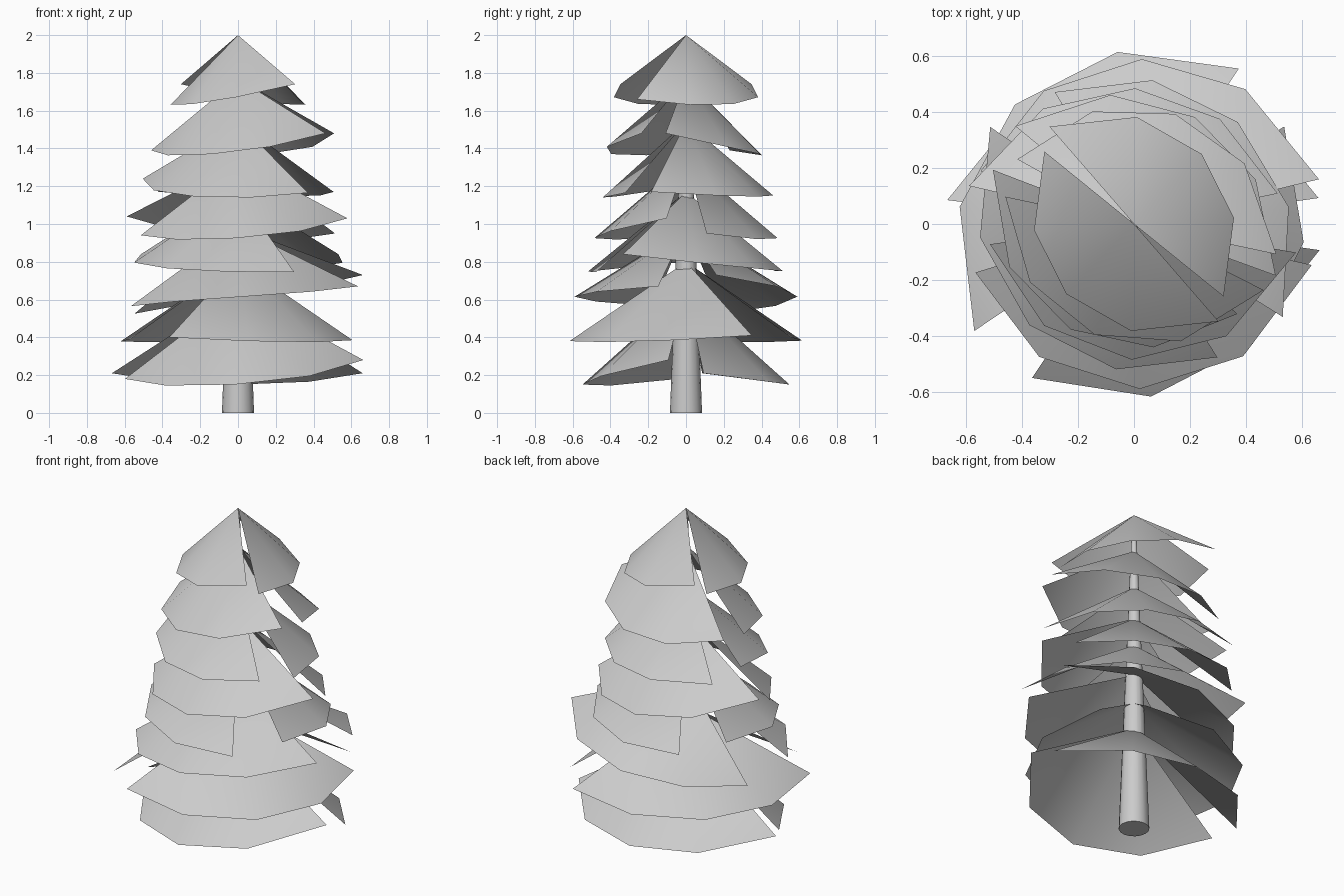
import bpy
import bmesh
from math import radians, cos, sin

# Tiers, top to bottom: apex height, middle-of-rim (radius, height), then the two
# branch fans (front, back), each given by its rim ends (azimuth, radius, height)
TIERS = [
    (2.00, (0.348, 1.635), ((141, .412, 1.66), (311, .461, 1.74)),
                           ((-39, .412, 1.66), (131, .461, 1.74))),
    (1.77, (0.420, 1.370), ((168, .470, 1.39), (333, .520, 1.48)),
                           ((-12, .520, 1.48), (151, .477, 1.39))),
    (1.54, (0.440, 1.145), ((159, .540, 1.24), (319, .490, 1.165)),
                           ((-20, .539, 1.17), (140.5, .550, 1.17))),
    (1.34, (0.485, 0.925), ((188, .520, 0.94), (350, .588, 1.03)),
                           ((12, .525, 0.95), (167, .605, 1.04))),
    (1.17, (0.520, 0.765), ((146, .620, 0.84), (302, .562, 0.745)),
                           ((-32, .627, 0.84), (121, .550, 0.75))),
    (0.98, (0.590, 0.615), ((197, .593, 0.565), (347, .652, 0.67)),
                           ((13.6, .680, 0.73), (161, .580, 0.525))),
    (0.80, (0.603, 0.375), ((236.5, .660, 0.40), (393, .640, 0.41)),
                           ((56, .670, 0.40), (213.8, .687, 0.39))),
    (0.64, (0.548, 0.150), ((184, .600, 0.18), (352, .670, 0.28)),
                           ((8, .666, 0.21), (172.7, .673, 0.21))),
]


def through(a, m, b, t):
    """Smooth curve through a (t=-1), m (t=0) and b (t=1)."""
    return m + (b - a) / 2 * t + ((a + b) / 2 - m) * t * t


def branch_fan(name, apex, mid, start, end):
    """Thin bent sheet hanging from the trunk axis, four facets wide."""
    bm = bmesh.new()
    top = bm.verts.new((0, 0, apex))
    rim = []
    for i in range(5):
        t = i / 2 - 1
        a = radians(start[0] + (end[0] - start[0]) * i / 4)
        r = through(start[1], mid[0], end[1], t)
        z = through(start[2], mid[1], end[2], t)
        rim.append(bm.verts.new((r * cos(a), r * sin(a), z)))
    for p, q in zip(rim, rim[1:]):
        bm.faces.new((top, p, q)).smooth = True
    mesh = bpy.data.meshes.new(name)
    bm.to_mesh(mesh)
    bm.free()
    bpy.context.collection.objects.link(bpy.data.objects.new(name, mesh))


# Branches
for n, (apex, mid, front, back) in enumerate(TIERS, 1):
    branch_fan(f"front_branch_{n}", apex, mid, *front)
    branch_fan(f"back_branch_{n}", apex, mid, *back)

# Tapered trunk
bpy.ops.mesh.primitive_cone_add(vertices=16, radius1=0.085, radius2=0.012,
                                depth=1.92, location=(0, 0, 0.96))
bpy.context.object.name = "trunk"
bpy.ops.object.shade_smooth_by_angle()
